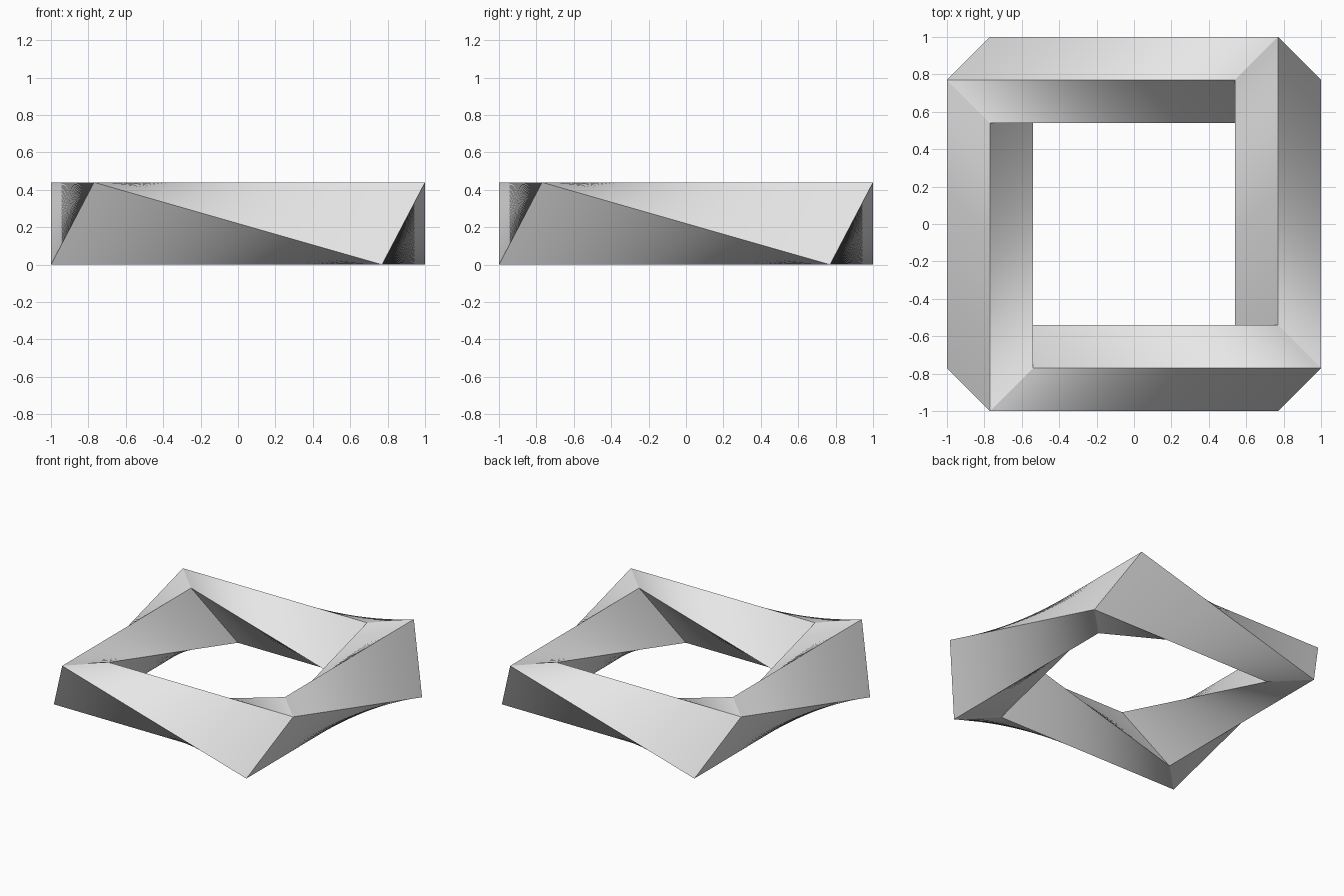
import bpy, bmesh, math
from mathutils import Vector, Matrix

default = bpy.data.objects.get("Cube")
if default:
    bpy.data.objects.remove(default, do_unlink=True)

# Single grey material
grey = bpy.data.materials.new("light_grey")
grey.use_nodes = True
colour = (0.8, 0.8, 0.8, 1.0)
grey.diffuse_color = colour
grey.node_tree.nodes["Principled BSDF"].inputs["Base Color"].default_value = colour

HEIGHT = 0.44
MID = 0.77       # chamfer position on the outline
INNER = 0.54     # half width of the opening
STEPS = 48       # strips along each side

# Tilted four-point section at the front right corner
section = [Vector(p) for p in (
    (-MID, -1, HEIGHT),
    (-1, -MID, 0),
    (-MID, -INNER, 0),
    (-INNER, -MID, HEIGHT),
)]


def corner_point(corner, slot):
    """Section point at a corner, turned a quarter turn per corner."""
    turn = Matrix.Rotation(-math.pi / 2 * corner, 3, "Z")
    return turn @ section[slot % 4]


# Sweep the section round the square; each side twists it by one slot
bm = bmesh.new()
rings = []
for side in range(4):
    for step in range(STEPS):
        t = step / STEPS
        ring = []
        for track in range(4):
            start = corner_point(side, track - side)
            end = corner_point(side + 1, track - side - 1)
            ring.append(bm.verts.new(start.lerp(end, t)))
        rings.append(ring)

# Skin neighbouring rings into a closed loop
for a, b in zip(rings, rings[1:] + rings[:1]):
    for i in range(4):
        j = (i + 1) % 4
        bm.faces.new((a[i], a[j], b[j], b[i]))
bmesh.ops.recalc_face_normals(bm, faces=bm.faces)

mesh = bpy.data.meshes.new("twisted_square_ring")
bm.to_mesh(mesh)
bm.free()
mesh.materials.append(grey)
ring_object = bpy.data.objects.new("twisted_square_ring", mesh)
bpy.context.collection.objects.link(ring_object)

# Smooth the twisting faces, keep the long edges and corners crisp
bpy.ops.object.select_all(action="DESELECT")
ring_object.select_set(True)
bpy.context.view_layer.objects.active = ring_object
bpy.ops.object.shade_smooth_by_angle(angle=math.radians(12))
